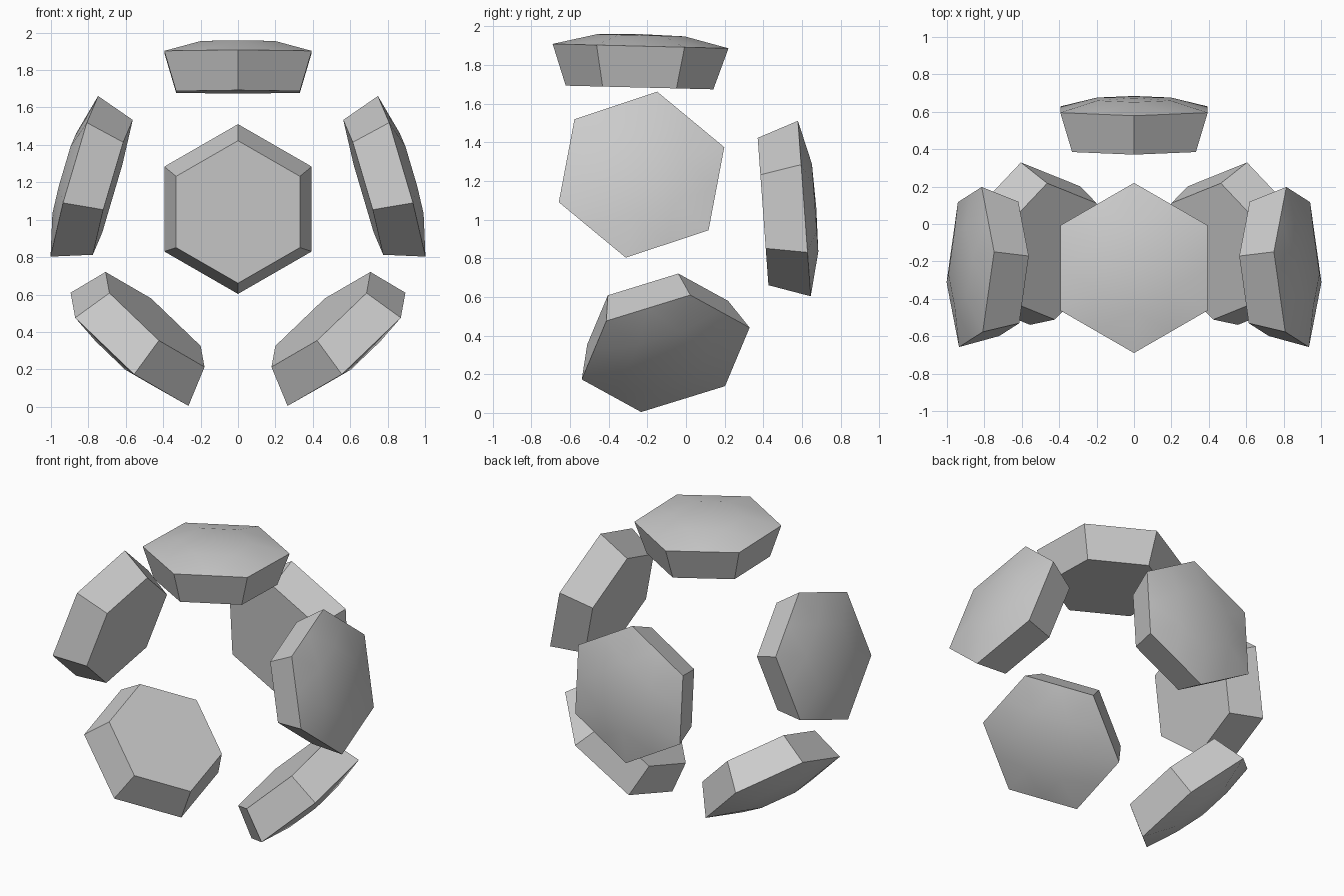
import bpy, bmesh, math
from mathutils import Vector

if "Cube" in bpy.data.objects:
    bpy.data.objects.remove(bpy.data.objects["Cube"])

RIM = 0.455        # circumradius of the outer hexagon
INNER = 0.382      # circumradius of the flat inner hexagon
THICK = 0.214      # rim to inner face
RING, RING_H, CROWN_H = 0.5, 0.056, 0.062   # domed outer face


def hex_panel(name, centre, normal, corner):
    """Tapered hexagonal plate with a low dome; 'corner' points to one vertex."""
    c, n = Vector(centre), Vector(normal).normalized()
    u = Vector(corner)
    u = (u - u.dot(n) * n).normalized()
    w = n.cross(u)
    bm = bmesh.new()

    def ring(radius, height):
        return [bm.verts.new(c + n * height + radius * (
            u * math.cos(k * math.pi / 3) + w * math.sin(k * math.pi / 3)))
            for k in range(6)]

    inner, rim, dome = ring(INNER, -THICK), ring(RIM, 0), ring(RIM * RING, RING_H)
    top = bm.verts.new(c + n * CROWN_H)
    bm.faces.new(inner[::-1])
    for i in range(6):
        j = (i + 1) % 6
        bm.faces.new((inner[i], inner[j], rim[j], rim[i]))
        # dome: rim edge midpoint splits each outer strip into three triangles
        mid = bm.verts.new((rim[i].co + rim[j].co) / 2)
        bm.faces.new((rim[i], mid, dome[i]))
        bm.faces.new((mid, dome[j], dome[i]))
        bm.faces.new((mid, rim[j], dome[j]))
        bm.faces.new((dome[i], dome[j], top))
    bmesh.ops.remove_doubles(bm, verts=bm.verts, dist=1e-5)
    bmesh.ops.recalc_face_normals(bm, faces=bm.faces)
    mesh = bpy.data.meshes.new(name)
    bm.to_mesh(mesh)
    bm.free()
    ob = bpy.data.objects.new(name, mesh)
    bpy.context.collection.objects.link(ob)
    bpy.ops.object.select_all(action='DESELECT')
    ob.select_set(True)
    bpy.context.view_layer.objects.active = ob
    bpy.ops.object.shade_smooth_by_angle(angle=math.radians(30))


# Single panels on the symmetry plane
hex_panel("top_panel", (0, -0.235, 1.897), (0, 0.025, 1), (0, 1, 0))
hex_panel("back_panel", (0, 0.612, 1.057), (0, 0.89, 0.065), (0, 0, 1))

# Mirrored side and lower panels
for s, side in ((1, "right"), (-1, "left")):
    hex_panel(f"{side}_side_panel", (s * 0.875, -0.23, 1.232),
              (s * 0.96, 0.044, 0.276), (s * -0.25, 0.16, 0.845))
    hex_panel(f"{side}_lower_panel", (s * 0.58, -0.105, 0.307),
              (s * 0.638, 0.194, -0.746), (s * 0.62, 0.25, 0.595))
